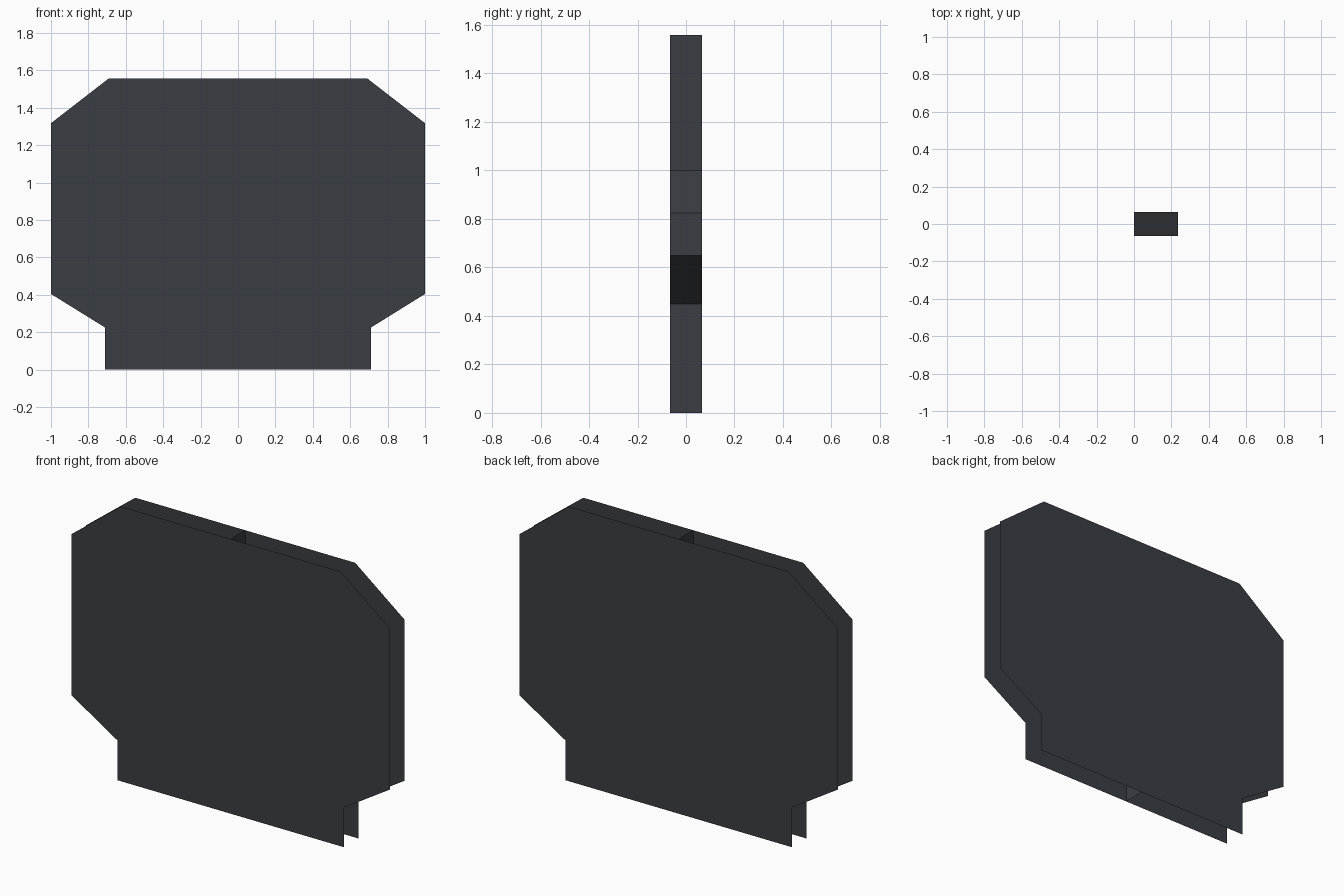
import bpy

if "Cube" in bpy.data.objects:
    bpy.data.objects.remove(bpy.data.objects["Cube"])

# One dark grey colour for everything
grey = bpy.data.materials.new("dark grey")
grey.diffuse_color = (0.042, 0.048, 0.056, 1)
grey.use_nodes = True
grey.node_tree.nodes["Principled BSDF"].inputs["Base Color"].default_value = grey.diffuse_color

HALF_GAP = 0.065


def add_mesh(name, verts, faces):
    mesh = bpy.data.meshes.new(name)
    mesh.from_pydata(verts, [], faces)
    mesh.materials.append(grey)
    obj = bpy.data.objects.new(name, mesh)
    bpy.context.collection.objects.link(obj)
    return obj


# Sheet panels: right half of the outline, mirrored to the left
right = [(0.71, 0), (0.71, 0.225), (1.0, 0.405), (1.0, 1.318), (0.69, 1.558)]
outline = right + [(-x, z) for x, z in reversed(right)]
for name, y, order in (("front_panel", -HALF_GAP, 1), ("back_panel", HALF_GAP, -1)):
    verts = [(x, y, z) for x, z in outline][::order]
    add_mesh(name, verts, [list(range(len(verts)))])

# Bent divider strip standing between the panels, bulging to the right
bend = [(0, 0), (0, 0.45), (0.235, 0.65), (0.235, 0.825), (0, 1.0), (0, 1.558)]
verts = [(x, y, z) for x, z in bend for y in (-HALF_GAP, HALF_GAP)]
faces = [(2 * i, 2 * i + 1, 2 * i + 3, 2 * i + 2) for i in range(len(bend) - 1)]
add_mesh("divider_strip", verts, faces)
